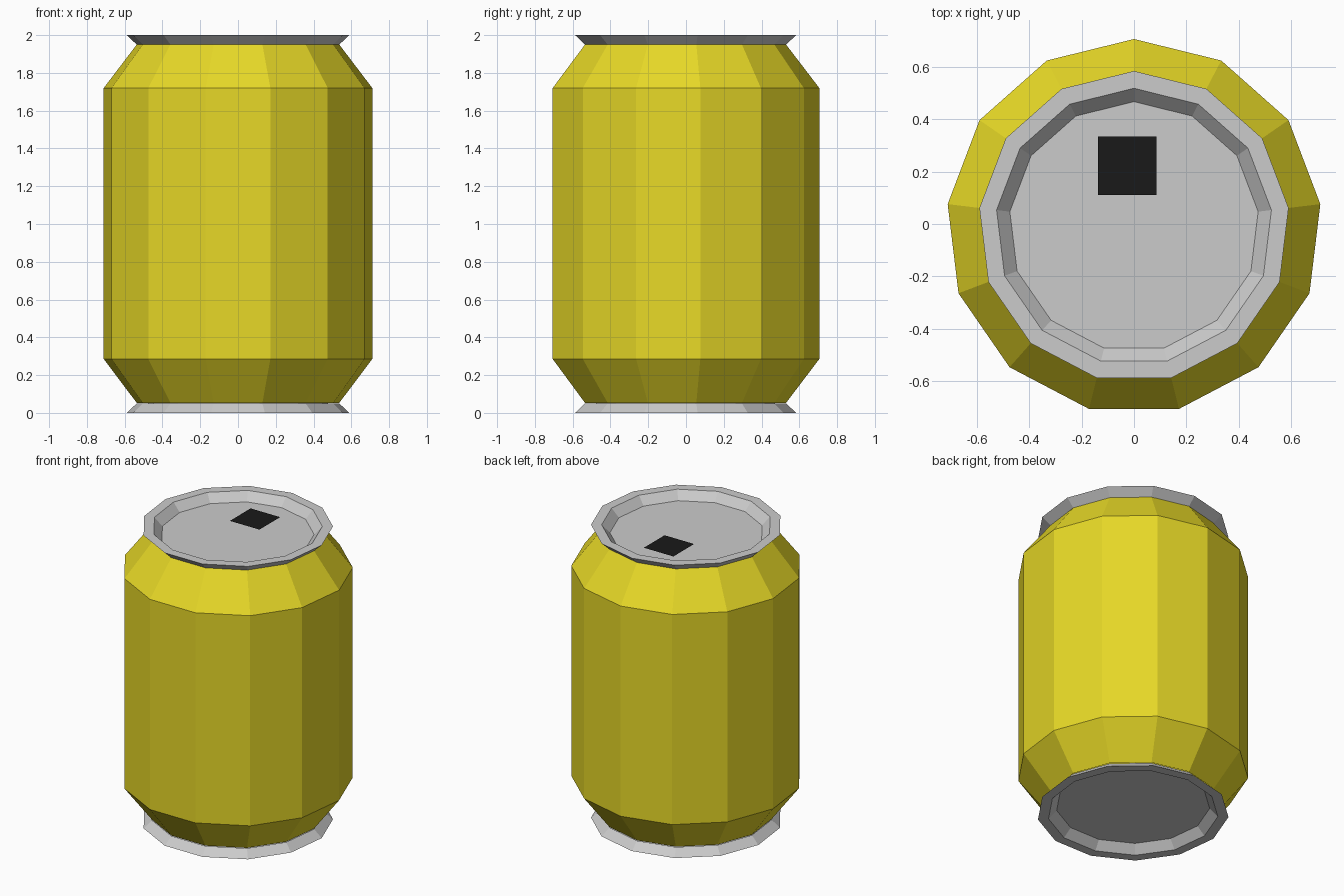
import bpy, bmesh, math

if "Cube" in bpy.data.objects:
    bpy.data.objects.remove(bpy.data.objects["Cube"])

SIDES = 13
Y_OFF = -0.0104  # centres the odd-sided outline on y = 0


def material(name, rgb):
    m = bpy.data.materials.new(name)
    m.diffuse_color = (*rgb, 1)
    m.use_nodes = True
    m.node_tree.nodes["Principled BSDF"].inputs["Base Color"].default_value = m.diffuse_color
    return m


def add_object(name, bm, mat=None):
    mesh = bpy.data.meshes.new(name)
    bm.to_mesh(mesh)
    bm.free()
    ob = bpy.data.objects.new(name, mesh)
    bpy.context.collection.objects.link(ob)
    if mat:
        mesh.materials.append(mat)
    return ob


def lathe(name, profile, mat=None, cap_first=False, cap_last=False):
    bm = bmesh.new()
    rings = []
    for r, z in profile:
        angles = [math.pi / 2 + 2 * math.pi * i / SIDES for i in range(SIDES)]
        rings.append([bm.verts.new((r * math.cos(a), r * math.sin(a) + Y_OFF, z)) for a in angles])
    for lo, hi in zip(rings, rings[1:]):
        for i in range(SIDES):
            j = (i + 1) % SIDES
            bm.faces.new((lo[i], lo[j], hi[j], hi[i]))
    if cap_first:
        bm.faces.new(rings[0][::-1])
    if cap_last:
        bm.faces.new(rings[-1])
    return add_object(name, bm, mat)


yellow = material("yellow", (0.8, 0.69, 0.02))
black = material("black", (0.01, 0.01, 0.01))

# Painted body with tapered shoulders
lathe("can_body", [(0.54, 0.053), (0.716, 0.285), (0.716, 1.72), (0.54, 1.95)], yellow)

# Flared metal rims with recessed discs; the base mirrors the lid
rim = [(0.54, 1.95), (0.594, 2.0), (0.528, 2.0), (0.477, 1.945)]
lathe("can_lid", rim, cap_last=True)
lathe("can_base", [(r, 2 - z) for r, z in reversed(rim)], cap_first=True)

# Square drinking opening on the lid
bm = bmesh.new()
corners = [(-0.138, 0.11), (0.085, 0.11), (0.085, 0.333), (-0.138, 0.333)]
bm.faces.new([bm.verts.new((x, y, 1.953)) for x, y in corners])
add_object("lid_opening", bm, black)
